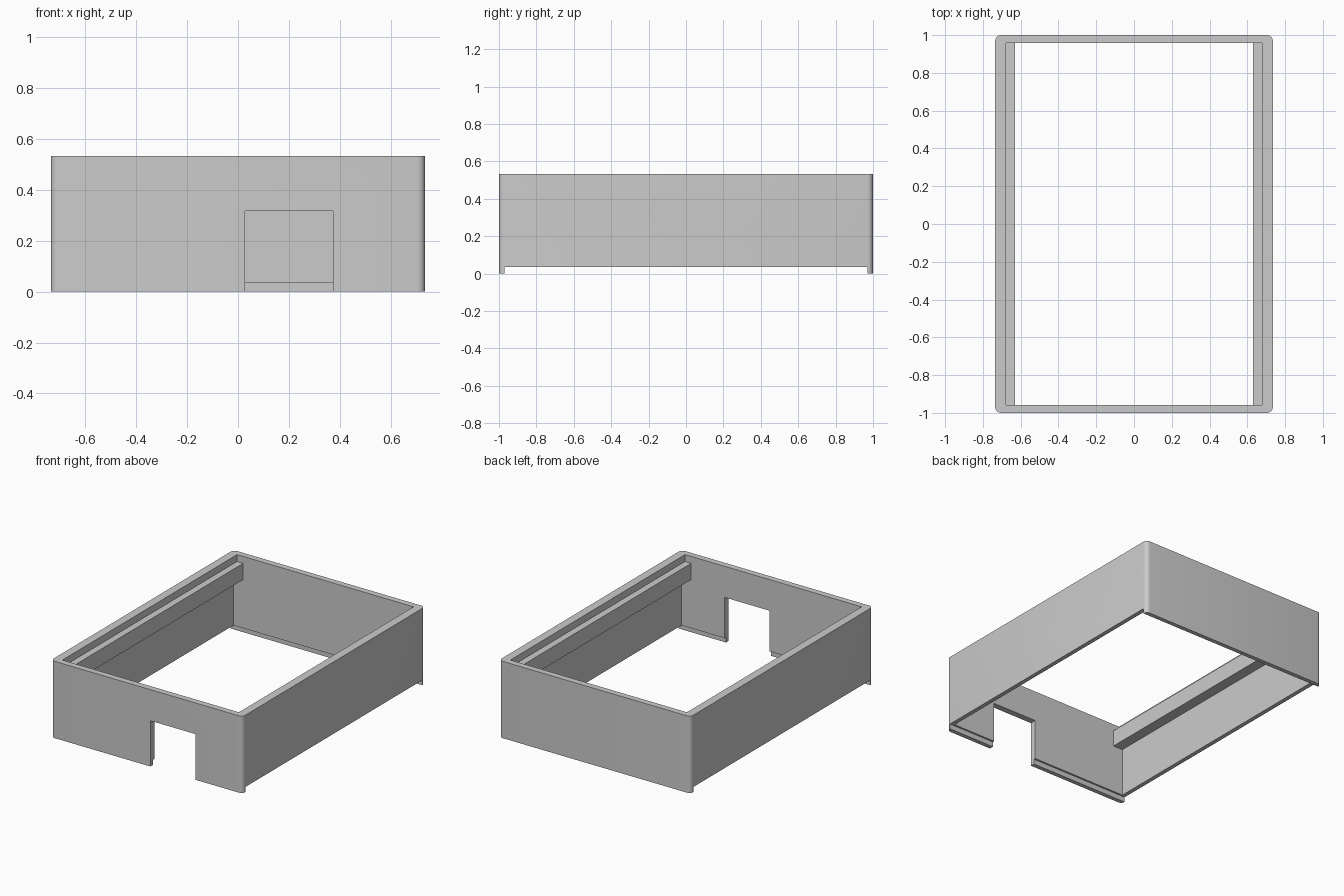
import bpy, bmesh, math
from mathutils import Vector

if "Cube" in bpy.data.objects:
    bpy.data.objects.remove(bpy.data.objects["Cube"], do_unlink=True)

# Single plain grey material
grey = bpy.data.materials.new("plain grey")
grey.use_nodes = True
colour = (0.6, 0.6, 0.6, 1)
grey.diffuse_color = colour
grey.node_tree.nodes["Principled BSDF"].inputs["Base Color"].default_value = colour

HALF_X, HALF_Y, HEIGHT = 0.735, 1.0, 0.533
INNER_Y, SKIRT, FAR = 0.957, 0.035, 1.5


def box(name, low, high, corner=0):
    """Box between two corners, with optional rounded upright edges."""
    low, high = Vector(low), Vector(high)
    bm = bmesh.new()
    bmesh.ops.create_cube(bm, size=1)
    for v in bm.verts:
        v.co = (low + high) / 2 + v.co * (high - low)
    if corner:
        upright = [e for e in bm.edges
                   if abs(e.verts[0].co.z - e.verts[1].co.z) > 0.1]
        bmesh.ops.bevel(bm, geom=upright, offset=corner, segments=6,
                        profile=0.5, affect='EDGES')
    mesh = bpy.data.meshes.new(name)
    bm.to_mesh(mesh)
    bm.free()
    mesh.materials.append(grey)
    obj = bpy.data.objects.new(name, mesh)
    bpy.context.collection.objects.link(obj)
    return obj


def cavity(name, half_x, half_y, z0, z1):
    return box(name, (-half_x, -half_y, z0), (half_x, half_y, z1))


frame = box("case_frame", (-HALF_X, -HALF_Y, 0), (HALF_X, HALF_Y, HEIGHT), 0.03)

# Stepped interior leaves a rail along each long wall
cutters = [
    cavity("rail_gap", 0.63, INNER_Y, -FAR, FAR),
    cavity("upper_recess", 0.677, INNER_Y, 0.485, FAR),
    cavity("lower_cavity", 0.705, INNER_Y, -FAR, 0.372),
    # Raised side bottoms leave thin skirts on the end walls
    cavity("skirt_relief", FAR, 0.97, -FAR, SKIRT),
    # Front doorway
    box("front_opening", (0.028, -FAR, -FAR), (0.373, -0.9, 0.317)),
]
for cutter in cutters:
    cutter.hide_render = True
    cut = frame.modifiers.new(cutter.name, 'BOOLEAN')
    cut.operation = 'DIFFERENCE'
    cut.solver = 'EXACT'
    cut.object = cutter

# Bake the cuts, then drop the cutters
bpy.context.view_layer.update()
evaluated = frame.evaluated_get(bpy.context.evaluated_depsgraph_get())
baked = bpy.data.meshes.new_from_object(evaluated)
frame.modifiers.clear()
frame.data = baked
for cutter in cutters:
    bpy.data.objects.remove(cutter, do_unlink=True)

# Smooth rounded corners, sharp everywhere else
bpy.ops.object.select_all(action='DESELECT')
frame.select_set(True)
bpy.context.view_layer.objects.active = frame
bpy.ops.object.shade_smooth_by_angle(angle=math.radians(30))
